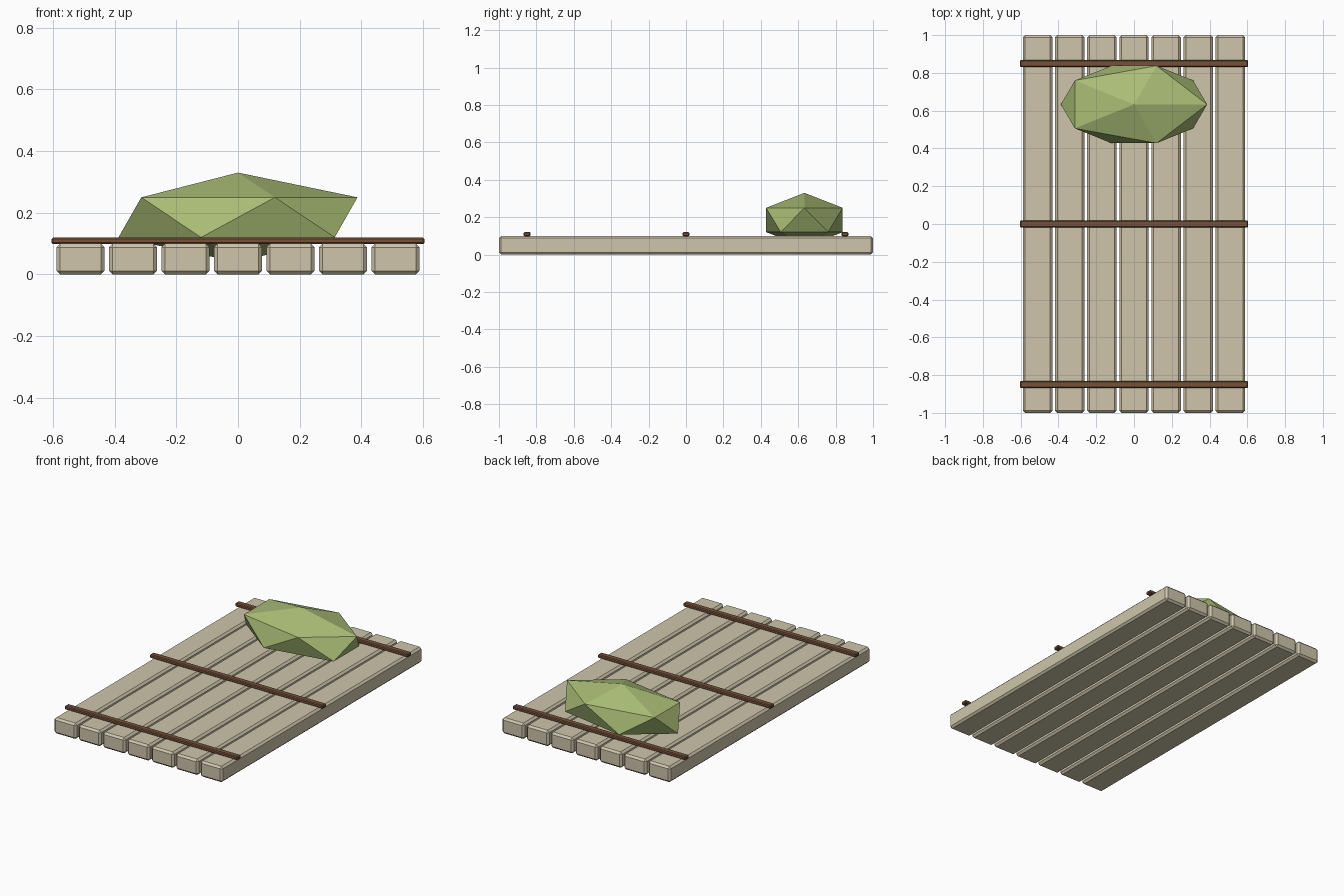
import bpy, bmesh
from mathutils import Matrix, Vector

if "Cube" in bpy.data.objects:
    bpy.data.objects.remove(bpy.data.objects["Cube"])


def material(name, rgb):
    m = bpy.data.materials.new(name)
    m.diffuse_color = (*rgb, 1)
    m.use_nodes = True
    m.node_tree.nodes["Principled BSDF"].inputs["Base Color"].default_value = m.diffuse_color
    return m


pale_wood = material("pale wood", (0.62, 0.56, 0.41))
dark_wood = material("dark brown", (0.18, 0.085, 0.042))
green = material("leaf green", (0.40, 0.51, 0.18))


def finish(bm, name, mat):
    me = bpy.data.meshes.new(name)
    bm.to_mesh(me)
    bm.free()
    me.materials.append(mat)
    ob = bpy.data.objects.new(name, me)
    bpy.context.collection.objects.link(ob)
    return ob


def beam(name, centre, size, bevel, mat):
    """Box with a single flat chamfer on every edge."""
    bm = bmesh.new()
    bmesh.ops.create_cube(bm, size=1, matrix=Matrix.LocRotScale(Vector(centre), None, Vector(size)))
    bmesh.ops.bevel(bm, geom=bm.edges[:], offset=bevel, segments=1, affect='EDGES')
    return finish(bm, name, mat)


# Long planks side by side
for i in range(7):
    beam(f"plank_{i + 1}", ((i - 3) * 0.17, 0, 0.05), (0.156, 2.0, 0.10), 0.012, pale_wood)

# Thin bars lying across the planks
for i, y in enumerate((-0.85, 0, 0.85)):
    beam(f"cross_bar_{i + 1}", (0, y, 0.109), (1.208, 0.038, 0.022), 0.005, dark_wood)

# Faceted pillow, sunk into the planks
bm = bmesh.new()
bmesh.ops.create_icosphere(bm, subdivisions=1, radius=1,
                           matrix=Matrix.LocRotScale(Vector((0, 0.633, 0.185)), None,
                                                     Vector((0.433, 0.241, 0.145))))
finish(bm, "pillow", green)
